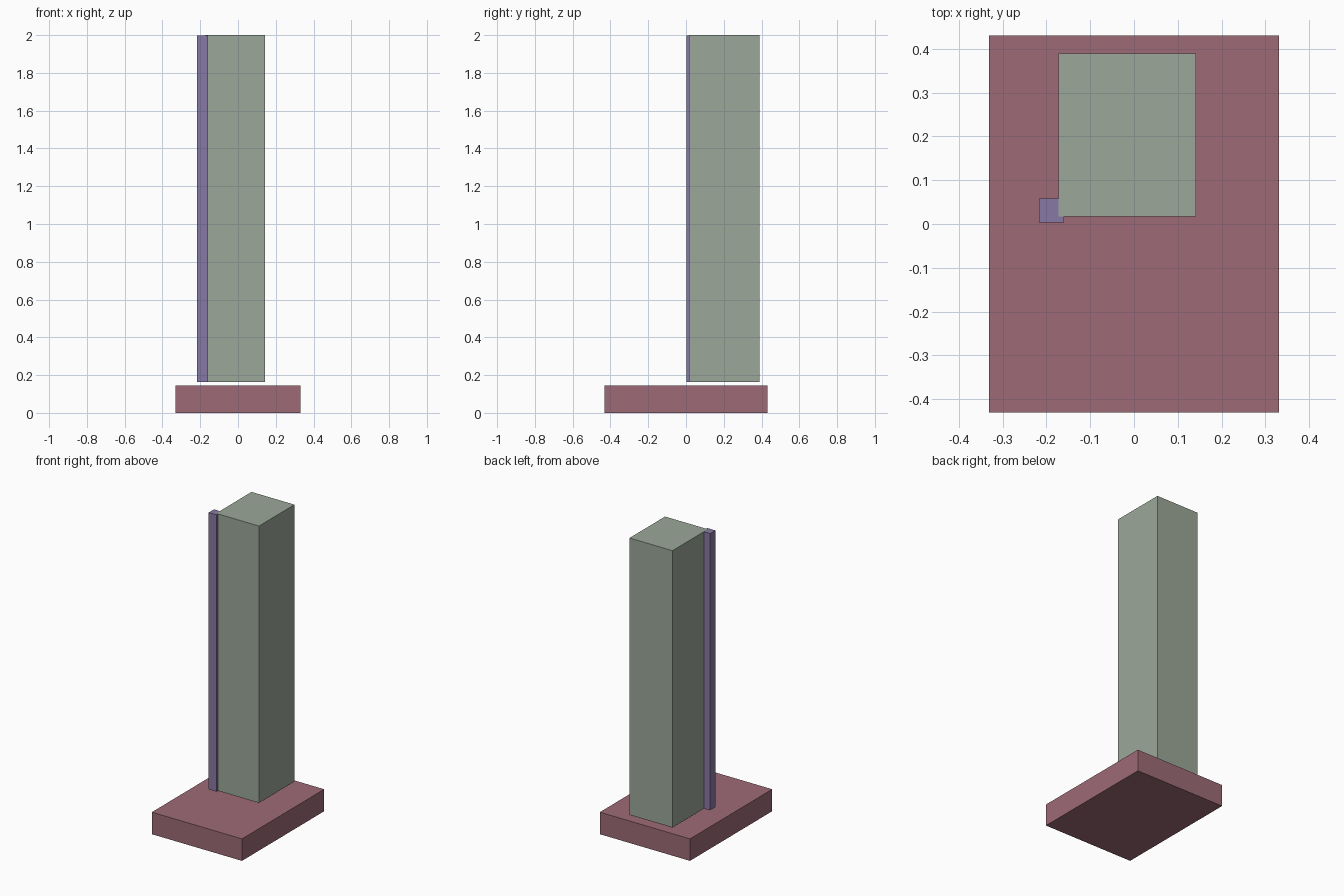
import bpy
import bmesh
from mathutils import Vector

if "Cube" in bpy.data.objects:
    bpy.data.objects.remove(bpy.data.objects["Cube"])


def block(name, low, high, color):
    """Axis-aligned flat-shaded box between two corners."""
    low, high = Vector(low), Vector(high)
    bm = bmesh.new()
    bmesh.ops.create_cube(bm, size=1.0)
    bmesh.ops.scale(bm, vec=high - low, verts=bm.verts)
    mesh = bpy.data.meshes.new(name)
    bm.to_mesh(mesh)
    bm.free()
    obj = bpy.data.objects.new(name, mesh)
    obj.location = (low + high) / 2
    bpy.context.collection.objects.link(obj)
    mat = bpy.data.materials.new(name + "_color")
    mat.diffuse_color = (*color, 1.0)
    mat.use_nodes = True
    mat.node_tree.nodes["Principled BSDF"].inputs["Base Color"].default_value = mat.diffuse_color
    mesh.materials.append(mat)
    return obj


GAP_TOP = 0.163  # underside of the upright parts, just above the base

# Slab the model stands on
block("base", (-0.331, -0.431, 0), (0.331, 0.431, 0.146), (0.34, 0.147, 0.18))

# Tall main column, set towards the back
block("column", (-0.173, 0.017, GAP_TOP), (0.142, 0.389, 2.0), (0.33, 0.39, 0.32))

# Slim post overlapping the column's front left corner
block("corner_post", (-0.217, 0.003, GAP_TOP), (-0.16, 0.058, 1.999), (0.25, 0.19, 0.38))
